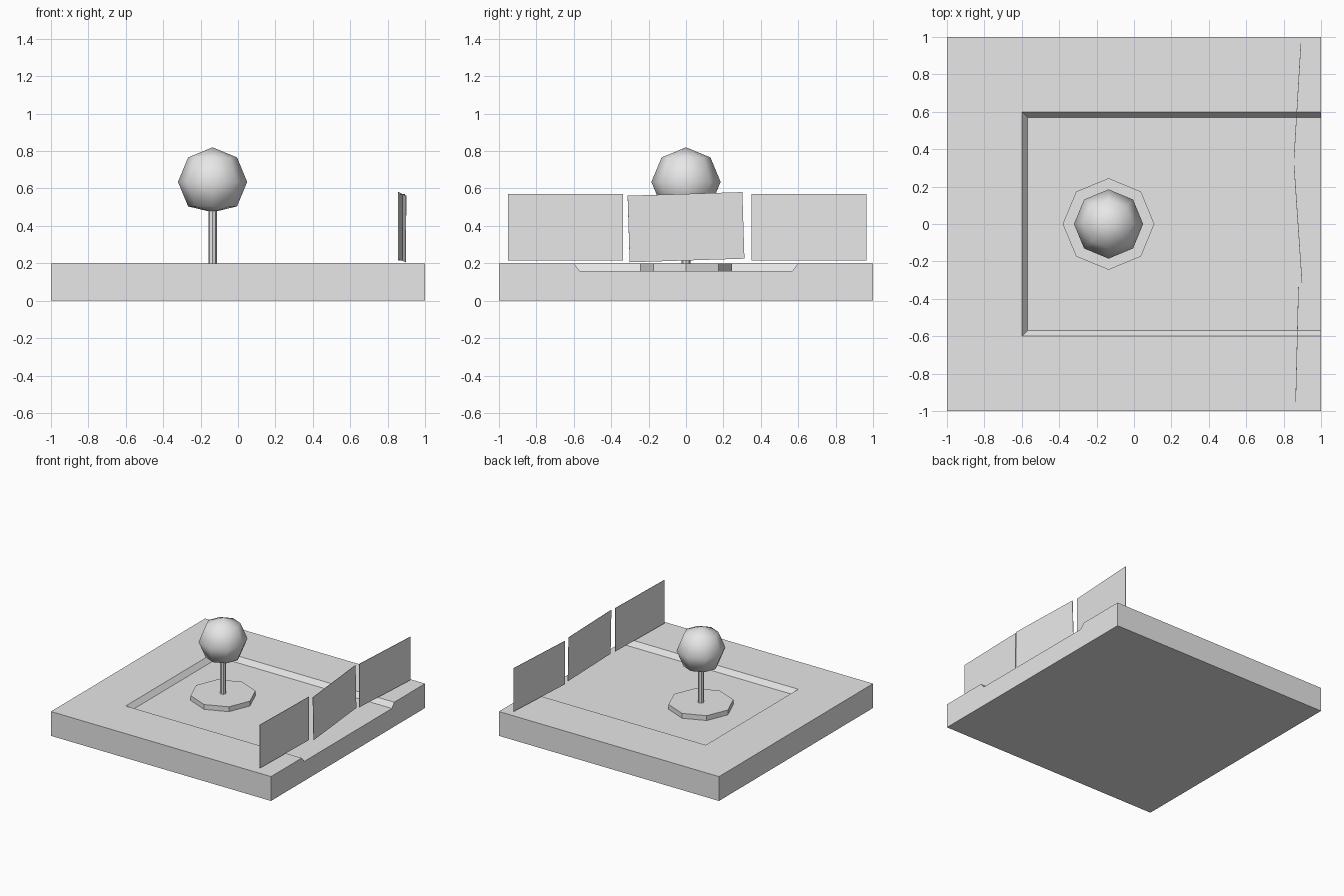
import bpy
import bmesh
from math import pi, radians
from mathutils import Matrix, Vector

cube = bpy.data.objects.get("Cube")
if cube:
    bpy.data.objects.remove(cube, do_unlink=True)

# One plain grey for everything
grey = bpy.data.materials.new("light grey")
grey.use_nodes = True
colour = (0.8, 0.8, 0.8, 1)
grey.diffuse_color = colour
grey.node_tree.nodes["Principled BSDF"].inputs["Base Color"].default_value = colour

TREE_X = -0.136
FLOOR, TOP = 0.16, 0.2


def add_object(name, bm):
    bmesh.ops.recalc_face_normals(bm, faces=bm.faces)
    mesh = bpy.data.meshes.new(name)
    bm.to_mesh(mesh)
    bm.free()
    mesh.materials.append(grey)
    obj = bpy.data.objects.new(name, mesh)
    bpy.context.collection.objects.link(obj)
    return obj


def box(size, centre):
    bm = bmesh.new()
    bmesh.ops.create_cube(bm, size=1)
    bmesh.ops.scale(bm, vec=size, verts=bm.verts)
    bmesh.ops.translate(bm, vec=centre, verts=bm.verts)
    return bm


def prism(radius, bottom, top):
    bm = bmesh.new()
    bmesh.ops.create_cone(bm, cap_ends=True, segments=8, radius1=radius,
                          radius2=radius, depth=top - bottom)
    bmesh.ops.translate(bm, vec=(TREE_X, 0, (top + bottom) / 2), verts=bm.verts)
    return bm


# Ground slab with a sloped-edge basin that opens on the left side
slab = add_object("ground_slab", box((2, 2, TOP), (0, 0, TOP / 2)))
bm = box((1.8, 1.26, 0.08), (0.27, 0, FLOOR + 0.04))
for v in bm.verts:
    if v.co.z < TOP:
        v.co.y *= 0.57 / 0.63
        if v.co.x < 0:
            v.co.x = -0.57
    elif v.co.x < 0:
        v.co.x = -0.63
cutter = add_object("basin_cutter", bm)
cutter.hide_render = True
cut = slab.modifiers.new("basin", "BOOLEAN")
cut.operation = "DIFFERENCE"
cut.solver = "EXACT"
cut.object = cutter
bpy.context.view_layer.objects.active = slab
bpy.ops.object.modifier_apply(modifier=cut.name)
bpy.data.objects.remove(cutter, do_unlink=True)

# Octagonal island and the tree trunk standing on it
add_object("tree_island", prism(0.245, FLOOR - 0.002, TOP))
trunk = add_object("tree_trunk", prism(0.023, TOP - 0.002, 0.5))

# Round crown with a flattened underside
bm = bmesh.new()
bmesh.ops.create_uvsphere(bm, u_segments=8, v_segments=4, radius=0.185)
for v in bm.verts:
    v.co.z = max(v.co.z, -0.162)
bmesh.ops.translate(bm, vec=(TREE_X, 0, 0.635), verts=bm.verts)
crown = add_object("tree_crown", bm)
for face in crown.data.polygons:
    face.use_smooth = True

# Three thin fence panels, each slightly out of line: x, y, turn, tilt
panels = {
    "front": (0.872, -0.644, -1.4, 0),
    "middle": (0.877, 0.0, 3.9, 1.8),
    "back": (0.874, 0.658, -3.4, 0),
}
for place, (x, y, turn, tilt) in panels.items():
    bm = box((0.003, 0.615, 0.356), (0, 0, 0))
    spin = Matrix.Rotation(radians(turn), 4, "Z") @ Matrix.Rotation(radians(tilt), 4, "X")
    bmesh.ops.transform(bm, matrix=Matrix.Translation((x, y, 0.393)) @ spin, verts=bm.verts)
    add_object("fence_panel_" + place, bm)
